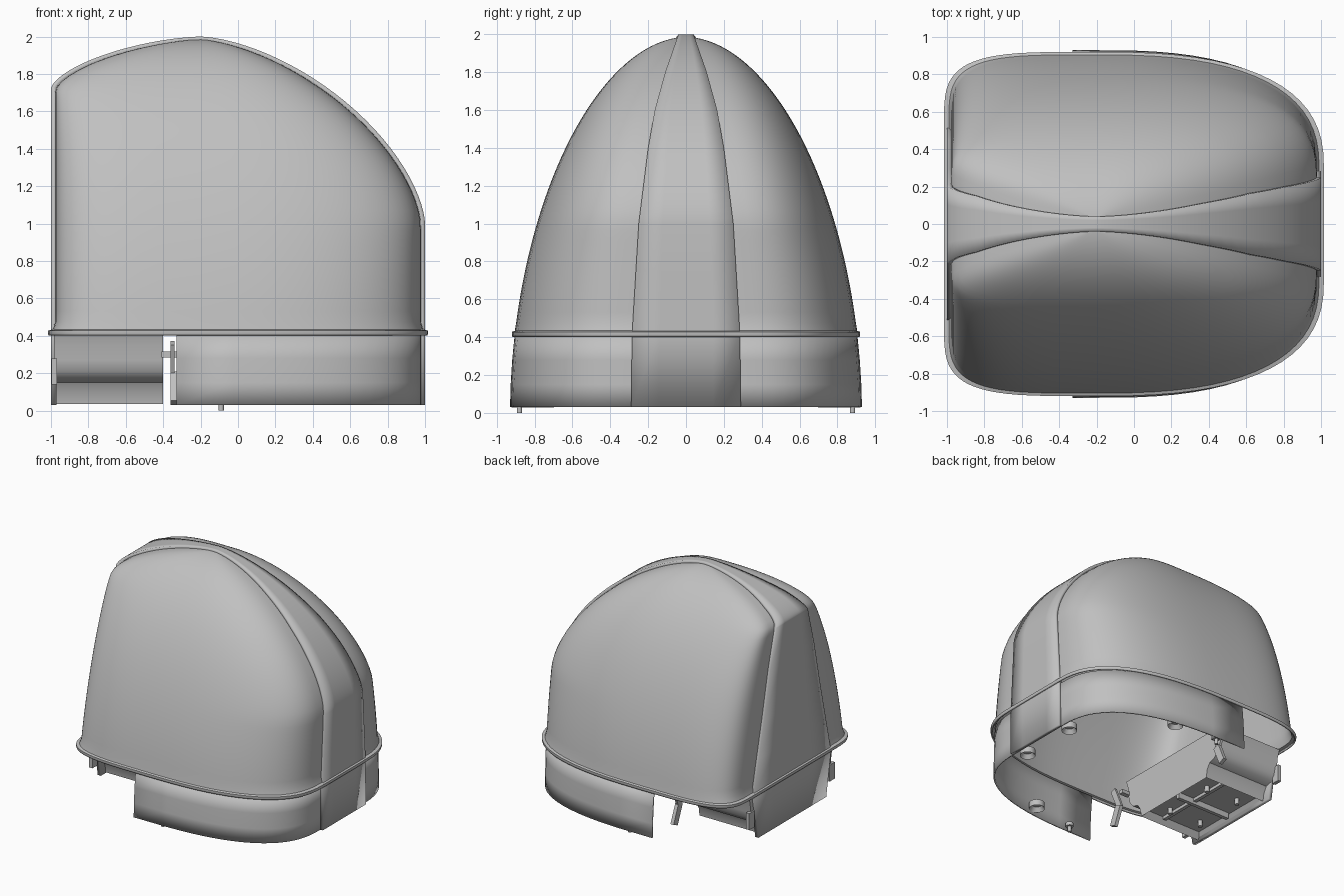
import bpy, bmesh, math
from math import sin, cos, pi

cube = bpy.data.objects.get("Cube")
if cube:
    bpy.data.objects.remove(cube)

grey = bpy.data.materials.new("warm_grey")
grey.use_nodes = True
grey.diffuse_color = (0.53, 0.53, 0.53, 1)
grey.node_tree.nodes["Principled BSDF"].inputs["Base Color"].default_value = (0.53, 0.53, 0.53, 1)


def finish(bm, name, thickness=0, angle=35):
    mesh = bpy.data.meshes.new(name)
    bm.to_mesh(mesh)
    bm.free()
    ob = bpy.data.objects.new(name, mesh)
    bpy.context.collection.objects.link(ob)
    mesh.materials.append(grey)
    if thickness:
        mod = ob.modifiers.new("wall", 'SOLIDIFY')
        mod.thickness = thickness
        mod.offset = -1
    bpy.ops.object.select_all(action='DESELECT')
    ob.select_set(True)
    bpy.context.view_layer.objects.active = ob
    bpy.ops.object.shade_smooth_by_angle(angle=math.radians(angle))
    return ob


def loft(rows, name, closed, thickness, cap=False):
    bm = bmesh.new()
    rings = [[bm.verts.new(p) for p in row] for row in rows]
    n = len(rings[0])
    for low, high in zip(rings, rings[1:]):
        for i in range(n if closed else n - 1):
            j = (i + 1) % n
            bm.faces.new((low[i], low[j], high[j], high[i]))
    if cap:
        bm.faces.new(rings[-1])
    return finish(bm, name, thickness)


def box(name, size, at, tilt=0):
    bm = bmesh.new()
    bmesh.ops.create_cube(bm, size=1)
    bmesh.ops.scale(bm, vec=size, verts=bm.verts)
    ob = finish(bm, name)
    ob.location = at
    ob.rotation_euler.x = tilt
    return ob


def lerp(table, z):
    for (z0, v0), (z1, v1) in zip(table, table[1:]):
        if z <= z1:
            return v0 + (v1 - v0) * (z - z0) / (z1 - z0)
    return table[-1][1]


# Outline rules shared by all shells
APEX = -0.2
FRONT_BAND = [(0, .29), (.42, .285), (1, .25), (1.4, .2), (1.6, .165), (1.8, .11), (2, .04)]
REAR_BAND = [(0, .45), (.4, .52), (1, .38), (1.65, .24), (1.85, .15), (2, .04)]


def reach(z, base, length):
    v = max(0, (z - base) / (2 - base))
    return length * (1 - v ** 1.6) ** (1 / 1.6)


def half_width(z):
    return .93 * (1 - (z / 2) ** 1.9) ** (1 / 1.9)


def corner(z, side, inset, steps=18):
    """Quarter outline on +y, from the band edge to the widest point."""
    base, length, table, power = (1, 1.2, FRONT_BAND, 2.6) if side > 0 else (1.72, .8, REAR_BAND, 4)
    a = max(reach(z, base, length) - inset, .01)
    w = half_width(z) - min(inset, 0)
    b = min(lerp(table, z), w * .9)
    pts = []
    for k in range(steps + 1):
        t = pi / 2 * k / steps
        pts.append((APEX + side * a * cos(t) ** (2 / power) if k < steps else APEX,
                    b + (w - b) * sin(t) ** (2 / power)))
    return pts


def outline(z, inset):
    half = corner(z, 1, inset) + corner(z, -1, inset)[-2::-1]
    return half + [(x, -y) for x, y in reversed(half)]


# Domed shell with a small flared rim
rows = [[(x, y, z) for x, y in outline(.42, -g)] for z, g in ((.402, .013), (.412, .016), (.428, .016), (.434, -.01))]
for k in range(1, 45):
    z = .42 + 1.578 * sin(pi / 2 * k / 44)
    if z > .45:
        rows.append([(x, y, .42 + (z - .42) * .991) for x, y in outline(z, .022)])
loft(rows, "dome_shell", True, .012, cap=True)

# Raised band running over the whole body
profile = [(1, .03), (1, .42), (1, .75)]
for side, base, length in ((1, 1, 1.2), (-1, 1.72, .8)):
    arc = []
    for k in range(29):
        t = pi / 2 * k / 28
        arc.append((APEX + side * length * max(cos(t), 0) ** 1.25, base + (2 - base) * sin(t) ** 1.25))
    profile += arc if side > 0 else arc[-2::-1]
profile += [(-1, z) for z in (1.4, 1, .7, .4, .03)]
edges = []
for x, z in profile:
    b = lerp(FRONT_BAND if x > APEX else REAR_BAND, z)
    edges.append([(x, y * b, z) for y in (-1, -.5, 0, .5, 1)])
loft(edges, "centre_band", False, .03)

# Wrap-around skirt below the shell
rows = []
for z in (.03, .15, .28, .41):
    half = [(x, y) for x, y in corner(z, 1, .022) if x > -.15] + [(-.33, half_width(z))]
    path = [(x, -y) for x, y in reversed(half)] + half
    rows.append([(x, y, z) for x, y in path])
loft(rows, "skirt", False, .012)

# Rear housing with rounded flanks
half = [(.57, .42), (.545, .35), (.54, .27), (.525, .21), (.49, .17), (.43, .15), (.4, .1), (.39, .035)]
section = half + [(-y, z) for y, z in reversed(half)]
bm = bmesh.new()
face = bm.faces.new([bm.verts.new((-.985, y, z)) for y, z in section])
move = bmesh.ops.extrude_face_region(bm, geom=[face])
bmesh.ops.translate(bm, vec=(.585, 0, 0), verts=[v for v in move["geom"] if isinstance(v, bmesh.types.BMVert)])
bmesh.ops.recalc_face_normals(bm, faces=bm.faces)
# Recessed underside
bm.faces.ensure_lookup_table()
under = min(bm.faces, key=lambda f: f.calc_center_median().z)
bmesh.ops.inset_region(bm, faces=[under], thickness=.05, depth=0)
bmesh.ops.translate(bm, vec=(0, 0, .05), verts=under.verts)
finish(bm, "rear_housing")
box("underside_rib", (.5, .03, .05), (-.69, 0, .062))
box("underside_crossbar", (.03, .7, .03), (-.6, 0, .075))


def disc(name, radius, depth, at, hole=0):
    bm = bmesh.new()
    bmesh.ops.create_cone(bm, cap_ends=True, segments=24, radius1=radius, radius2=radius, depth=depth)
    if hole:
        bottom = min(bm.faces, key=lambda f: f.calc_center_median().z)
        bmesh.ops.inset_region(bm, faces=[bottom], thickness=radius - hole)
        bmesh.ops.translate(bm, vec=(0, 0, depth * .7), verts=bottom.verts)
    finish(bm, name).location = at


# Mirrored fittings: feet, pegs, latch brackets, housing side tabs
for side, label in ((1, "back"), (-1, "front")):
    disc(label + "_side_foot", .06, .05, (.28, side * .83, .07), .035)
    disc(label + "_end_foot", .06, .05, (.86, side * .25, .07), .035)
    disc(label + "_peg", .014, .06, (-.09, side * .88, .03))
    disc(label + "_peg_boss", .03, .03, (-.09, side * .88, .06))
    box(label + "_latch_lower", (.03, .06, .17), (-.345, side * .62, .12), side * .4)
    box(label + "_latch_upper", (.02, .05, .2), (-.35, side * .62, .27), -side * .4)
    box(label + "_latch_arm", (.08, .04, .03), (-.37, side * .55, .3))
    box(label + "_side_tab", (.03, .07, .14), (-.982, side * .54, .21))
    for x in (-.85, -.55):
        disc(label + "_underside_pin", .018, .05, (x, side * .22, .06))
